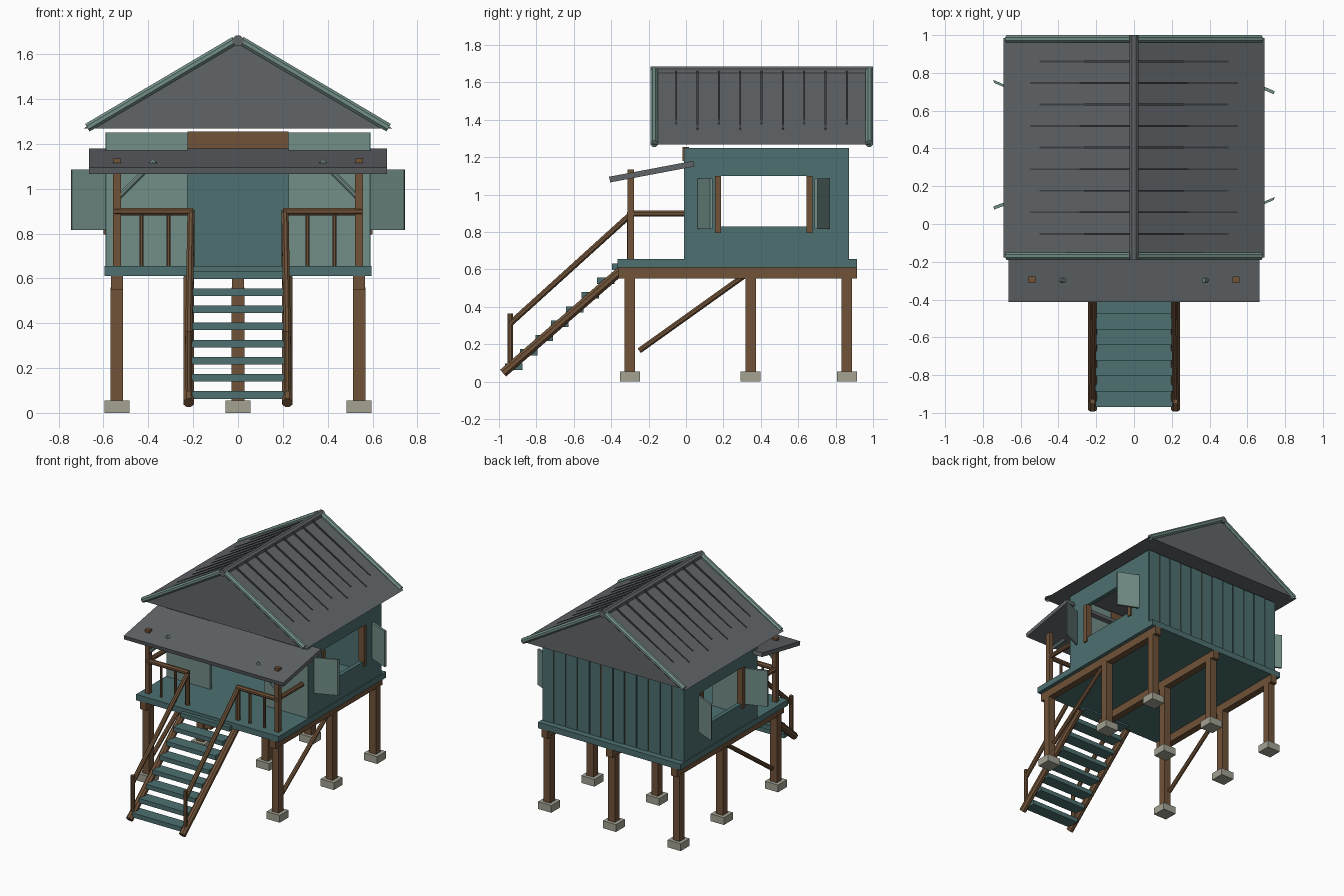
import bpy, bmesh, math
from mathutils import Vector, Matrix

if "Cube" in bpy.data.objects:
    bpy.data.objects.remove(bpy.data.objects["Cube"])


def mat(name, rgb):
    m = bpy.data.materials.new(name)
    m.diffuse_color = (*rgb, 1)
    m.use_nodes = True
    m.node_tree.nodes["Principled BSDF"].inputs["Base Color"].default_value = m.diffuse_color
    return m


TEAL = mat("teal_paint", (0.075, 0.16, 0.16))
PALE = mat("pale_green_paint", (0.17, 0.27, 0.245))
WOOD = mat("brown_wood", (0.16, 0.085, 0.04))
GREY = mat("grey_roof", (0.12, 0.13, 0.14))
DARK = mat("dark_seam", (0.05, 0.055, 0.06))
STONE = mat("footing_stone", (0.37, 0.36, 0.29))


def finish(name, bm, m):
    bmesh.ops.recalc_face_normals(bm, faces=bm.faces)
    me = bpy.data.meshes.new(name)
    bm.to_mesh(me)
    bm.free()
    ob = bpy.data.objects.new(name, me)
    me.materials.append(m)
    bpy.context.collection.objects.link(ob)
    return ob


def box(name, lo, hi, m):
    """Box between two corners."""
    lo, hi = Vector(lo), Vector(hi)
    bm = bmesh.new()
    bmesh.ops.create_cube(bm, size=1, matrix=Matrix.Translation((lo + hi) / 2)
                          @ Matrix.Diagonal((*(hi - lo), 1)))
    return finish(name, bm, m)


def rod(name, a, b, r, m, sides=8):
    """Straight pole between two points, flat side up."""
    a, b = Vector(a), Vector(b)
    bm = bmesh.new()
    rot = (b - a).to_track_quat('Z', 'Y').to_matrix().to_4x4()
    bmesh.ops.create_cone(bm, cap_ends=True, segments=sides, radius1=r, radius2=r,
                          depth=(b - a).length,
                          matrix=Matrix.Translation((a + b) / 2) @ rot
                          @ Matrix.Rotation(math.pi / sides, 4, 'Z'))
    return finish(name, bm, m)


def extrude(name, pts, axis, a, b, m):
    """Profile extruded along x (points are y,z), y (x,z) or z (x,y)."""
    bm = bmesh.new()
    vs = []
    for u, v in pts:
        p = [u, v]
        p.insert("xyz".index(axis), a)
        vs.append(bm.verts.new(p))
    f = bm.faces.new(vs)
    d = Vector([(b - a) if c == axis else 0 for c in "xyz"])
    ret = bmesh.ops.extrude_face_region(bm, geom=[f])
    bmesh.ops.translate(bm, vec=d, verts=[g for g in ret["geom"] if isinstance(g, bmesh.types.BMVert)])
    return finish(name, bm, m)


def span(name, x0, x1, lo, hi, s, m):
    """Box on side s, from x0 to x1 measured outwards; lo and hi are (y, z)."""
    xs = sorted((s * x0, s * x1))
    return box(name, (xs[0], *lo), (xs[1], *hi), m)


# foundation posts, footings and floor beams
for x in (-0.54, 0, 0.54):
    for y in (-0.3, 0.345, 0.86):
        if x == 0 and y < 0:
            continue
        box("footing", (x - .055, y - .053, 0), (x + .055, y + .053, .055), STONE)
        box("stilt_post", (x - .028, y - .028, .055), (x + .028, y + .028, .56), WOOD)
    box("floor_beam", (x - .026, -.36, .55), (x + .026, .915, .612), WOOD)
box("deck", (-.595, -.365, .61), (.595, .915, .655), TEAL)

# back wall: lining, planks and battens
box("back_wall_lining", (-.565, .835, .65), (.565, .853, 1.25), TEAL)
n = 12
w = 1.18 / n
for i in range(n):
    x = -.59 + i * w
    box("back_plank", (x + .004, .853, .65), (x + w - .004, .868 + .003 * (i % 2), 1.25), TEAL)
    if i % 2:
        box("back_batten", (x - .004, .85, .65), (x + .004, .864, 1.25), WOOD)

# door lintel
box("door_lintel", (-.225, -.02, 1.18), (.225, .015, 1.255), WOOD)

for s in (-1, 1):
    # front wall and side walls with a window opening
    span("front_wall", .225, .585, (-.01, .65), (.012, 1.25), s, PALE)
    span("side_wall_front", .56, .59, (-.008, .65), (.16, 1.25), s, TEAL)
    span("side_wall_back", .56, .59, (.67, .65), (.865, 1.25), s, TEAL)
    span("side_wall_sill", .56, .59, (.16, .65), (.67, .83), s, TEAL)
    span("side_wall_head", .56, .59, (.16, 1.10), (.67, 1.25), s, TEAL)
    for y in (.17, .66):
        span("window_post", .555, .60, (y - .016, .795), (y + .016, 1.10), s, WOOD)

    # open shutters
    for y0, y1 in ((.07, .135), (.76, .695)):
        if s < 0:
            y0, y1 = (.14, .085) if y0 < .4 else (.69, .755)
        extrude("shutter", [(s * .59, y0 - .008), (s * .74, y1 - .008),
                            (s * .745, y1 + .008), (s * .595, y0 + .008)],
                'z', .815, 1.085, PALE)

    # porch posts, braces and railings
    span("porch_post", .522, .558, (-.313, .65), (-.278, 1.135), s, WOOD)
    rod("porch_brace", (s * .53, -.297, .965), (s * .37, -.297, 1.125), .013, PALE)
    rod("front_rail", (s * .2, -.3, .898), (s * .55, -.3, .898), .018, WOOD)
    rod("side_rail", (s * .54, -.31, .898), (s * .54, 0, .898), .018, WOOD)
    for x in (.31, .43):
        rod("baluster", (s * x, -.3, .65), (s * x, -.3, .89), .01, WOOD)
    rod("rail_end_post", (s * .21, -.3, .65), (s * .21, -.3, .905), .017, WOOD)
    rod("stilt_brace", (s * .54, -.25, .165), (s * .54, .31, .565), .016, WOOD)

    # stair stringers and handrails
    rod("stringer", (s * .22, -.978, .045), (s * .22, -.34, .60), .026, WOOD)
    rod("handrail", (s * .22, -.94, .31), (s * .21, -.305, .885), .017, WOOD)
    rod("handrail_post", (s * .22, -.94, .09), (s * .22, -.94, .365), .015, WOOD)

# stair treads
for i in range(8):
    y, z = -.922 + .082 * i, .08 + .0764 * i
    box("stair_tread", (-.205, y - .047, z - .017), (.205, y + .047, z + .017), TEAL)

# porch roof
extrude("porch_roof", [(-.405, 1.065), (.045, 1.15), (.04, 1.18), (-.412, 1.095)],
        'x', -.665, .665, GREY)

# main roof with bargeboards, seams and ridge
EX, EZ, RZ = .69, 1.268, 1.662
extrude("main_roof", [(-EX, EZ), (EX, EZ), (0, RZ)], 'y', -.178, .986, GREY)
rod("ridge_cap", (0, -.19, 1.66), (0, 1.0, 1.66), .026, GREY)
slope = (RZ - EZ) / EX
for s in (-1, 1):
    for y in (-.17, .98):
        rod("bargeboard", (s * .015, y, 1.66), (s * .672, y, 1.272), .021, PALE)
    for i in range(9):
        y = -.052 + i * .114
        x = .55 if i % 2 else .50
        extrude("roof_seam", [(s * .02, RZ - slope * .02 - .004), (s * x, RZ - slope * x - .004),
                              (s * x, RZ - slope * x + .004), (s * .02, RZ - slope * .02 + .012)],
                'y', y - .005, y + .005, DARK)
